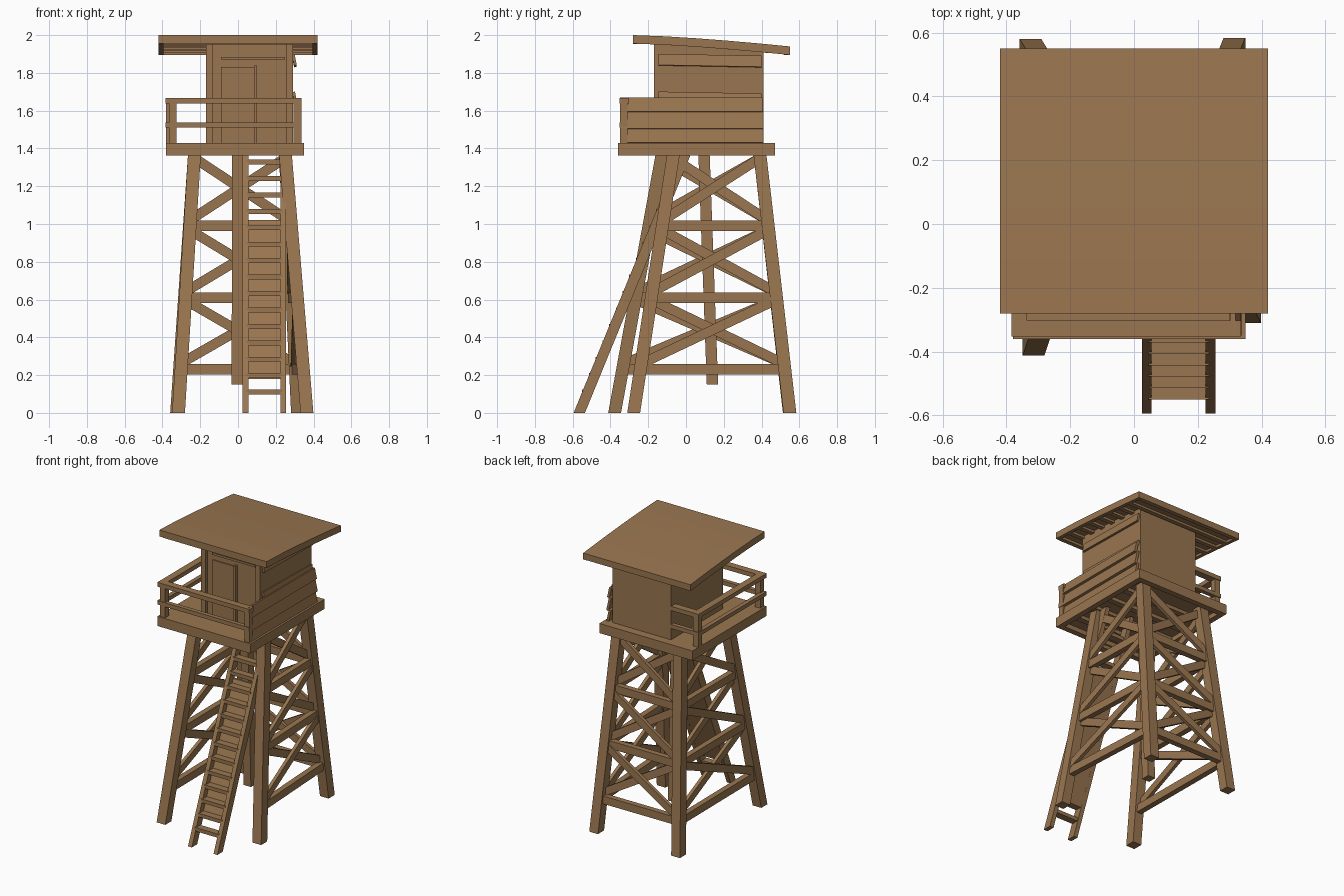
import bpy, bmesh
from mathutils import Vector, Matrix

if "Cube" in bpy.data.objects:
    bpy.data.objects.remove(bpy.data.objects["Cube"])

wood = bpy.data.materials.new("brown wood")
wood.diffuse_color = (0.32, 0.18, 0.08, 1)
wood.use_nodes = True
wood.node_tree.nodes["Principled BSDF"].inputs["Base Color"].default_value = wood.diffuse_color


def finish(name, bm):
    bmesh.ops.recalc_face_normals(bm, faces=bm.faces)
    me = bpy.data.meshes.new(name)
    bm.to_mesh(me)
    bm.free()
    me.materials.append(wood)
    ob = bpy.data.objects.new(name, me)
    bpy.context.collection.objects.link(ob)
    return ob


def box(name, x0, x1, y0, y1, z0, z1):
    bm = bmesh.new()
    bmesh.ops.create_cube(bm, size=1)
    for v in bm.verts:
        v.co = ((x0, x1)[v.co.x > 0], (y0, y1)[v.co.y > 0], (z0, z1)[v.co.z > 0])
    return finish(name, bm)


def beam(name, p, q, w, depth, normal, level=False):
    """Bar from p to q; depth along normal, w across; level cuts the ends flat."""
    p, q = Vector(p), Vector(q)
    d = (q - p).normalized()
    n = Vector(normal)
    n = (n - d * n.dot(d)).normalized()
    t = d.cross(n)
    if level:
        n, t = Vector((0, 1, 0)), Vector((1, 0, 0))
    bm = bmesh.new()
    bmesh.ops.create_cube(bm, size=1)
    for v in bm.verts:
        c = v.co.copy()
        v.co = (q if c.z > 0 else p) + t * c.x * w + n * c.y * depth
    return finish(name, bm)


def prism(name, profile, x0, x1):
    """Extrude a (y, z) profile along x."""
    bm = bmesh.new()
    f = bm.faces.new([bm.verts.new((x0, y, z)) for y, z in profile])
    r = bmesh.ops.extrude_face_region(bm, geom=[f])
    for e in r["geom"]:
        if isinstance(e, bmesh.types.BMVert):
            e.co.x = x1
    return finish(name, bm)


def roof_z(y):
    return 2.0 - 0.06 * max(0, (y + 0.28) / 0.83) ** 1.4


# legs
TOP = 1.38
LEGS = {
    "front_left": ((-0.315, -0.378, 0), (-0.23, -0.125, TOP)),
    "front_right": ((0.365, -0.277, 0), (0.25, -0.065, TOP)),
    "back_left": ((-0.325, 0.547, 0), (-0.23, 0.39, TOP)),
    "back_right": ((0.315, 0.55, 0), (0.25, 0.39, TOP)),
}
for k, (a, b) in LEGS.items():
    beam(k + "_leg", a, b, 0.068, 0.068, (0, 1, 0), level=True)


def on_leg(k, z):
    a, b = LEGS[k]
    return Vector(a).lerp(Vector(b), z / TOP)


# cross bracing on back, left and right
SIDES = [("right", "front_right", "back_right", (1, 0, 0)),
         ("left", "front_left", "back_left", (-1, 0, 0)),
         ("back", "back_left", "back_right", (0, 1, 0))]
for side, a, b, n in SIDES:
    off = Vector(n) * 0.012
    for z in (0.23, 0.61, 0.99):
        beam(side + "_girt", on_leg(a, z), on_leg(b, z), 0.055, 0.04, n)
    for lo, hi in ((0.26, 0.60), (0.64, 0.97), (1.02, 1.35)):
        beam(side + "_brace", on_leg(a, lo) + off, on_leg(b, hi) + off, 0.052, 0.024, n)
        beam(side + "_brace", on_leg(a, hi) - off, on_leg(b, lo) - off, 0.052, 0.024, n)

# middle post under the deck
beam("middle_post", (-0.005, 0.14, 0.15), (-0.002, 0.095, TOP), 0.058, 0.06, (0, 1, 0), level=True)

# ladder
LBOT, LTOP = Vector((0, -0.565, 0)), Vector((0, 0.0, 1.38))


def on_ladder(x, z):
    p = LBOT.lerp(LTOP, z / 1.38)
    p.x = x
    return p


for x in (0.04, 0.24):
    beam("ladder_rail", on_ladder(x, 0), on_ladder(x, 1.38), 0.03, 0.06, (0, 1, 0), level=True)
for i in range(15):
    z = 0.11 + i * 0.087
    p = on_ladder(0, z)
    box("ladder_rung", 0.045, 0.235, p.y - 0.03, p.y + 0.02, z - 0.013, z + 0.013)
back = Vector((0, 0.022, 0))
beam("ladder_back_board", on_ladder(0.14, 0.18) + back, on_ladder(0.14, 1.02) + back,
     0.18, 0.015, (0, 1, 0), level=True)

# deck: boards, rim and joists
DX0, DX1, DY0, DY1 = -0.38, 0.35, -0.36, 0.47
box("deck_floor", DX0, DX1, DY0, DY1, 1.395, 1.43)
for y in (DY0, DY1 - 0.04):
    box("deck_rim", DX0, DX1, y, y + 0.04, 1.362, 1.40)
for x in (DX0, DX1 - 0.04):
    box("deck_rim", x, x + 0.04, DY0 + 0.04, DY1 - 0.04, 1.362, 1.40)
for i in range(4):
    y = -0.22 + i * 0.155
    box("deck_joist", DX0 + 0.04, DX1 - 0.04, y, y + 0.04, 1.37, 1.40)

# cabin with sloping top
CX0, CX1, CY0, CY1 = -0.17, 0.29, -0.15, 0.41
prism("cabin", [(CY0, 1.42), (CY1, 1.42), (CY1, roof_z(CY1) - 0.02), (CY0, roof_z(CY0) - 0.02)], CX0, CX1)

# door, frame and corner strips on the front wall
box("door", -0.09, 0.085, CY0 - 0.008, CY0, 1.43, 1.83)
box("door_edge", 0.085, 0.10, CY0 - 0.02, CY0, 1.43, 1.84)
box("door_lintel", -0.09, 0.25, CY0 - 0.015, CY0, 1.87, 1.885)
for x in (CX0, 0.255):
    box("corner_strip", x, x + 0.035, CY0 - 0.02, CY0, 1.42, 1.95)

# lapped boards on the right side
for y0, y1, z0, z1 in ((-0.35, 0.41, 1.43, 1.51), (-0.35, 0.41, 1.505, 1.60),
                       (-0.35, 0.405, 1.595, 1.665)):
    x = 0.318
    beam("right_board", (x, y0, (z0 + z1) / 2), (x, y1, (z0 + z1) / 2),
         z1 - z0 + 0.005, 0.018, (1, 0, 0.22))
for z0, z1 in ((1.665, 1.70), (1.84, 1.90)):
    beam("right_wall_board", (0.298, -0.145, (z0 + z1) / 2), (0.298, 0.40, (z0 + z1) / 2 - 0.01),
         z1 - z0, 0.014, (1, 0, 0.2))

# railing on front, left and back left
for z0, z1, w in ((1.637, 1.667, 0.05), (1.51, 1.538, 0.03)):
    box("front_rail", -0.385, 0.335, -0.353, -0.353 + w, z0, z1)
    box("left_rail", -0.385, -0.385 + w, -0.353 + w, 0.41, z0, z1)
    box("back_rail", -0.385 + w, CX0, 0.41 - w, 0.41, z0, z1)
for x, y in ((-0.345, -0.33), (0.315, -0.33), (-0.36, 0.385)):
    box("rail_post", x - 0.02, x + 0.02, y - 0.02, y + 0.02, 1.42, 1.64)

# roof: gently curved slab, side fascias and joists
ys = [-0.28 + 0.83 * i / 5 for i in range(6)]


def roof_strip(name, top, bottom, x0, x1):
    prism(name, [(y, roof_z(y) - top) for y in ys] +
          [(y, roof_z(y) - bottom) for y in reversed(ys)], x0, x1)


roof_strip("roof_slab", 0, 0.028, -0.42, 0.42)
for x in (-0.42, 0.395):
    roof_strip("roof_side_fascia", 0.027, 0.045, x, x + 0.025)
for i in range(9):
    y = -0.28 + i * 0.10
    z = roof_z(y)
    box("roof_joist", -0.395, 0.395, y, y + 0.03, z - 0.047, z - 0.022)
